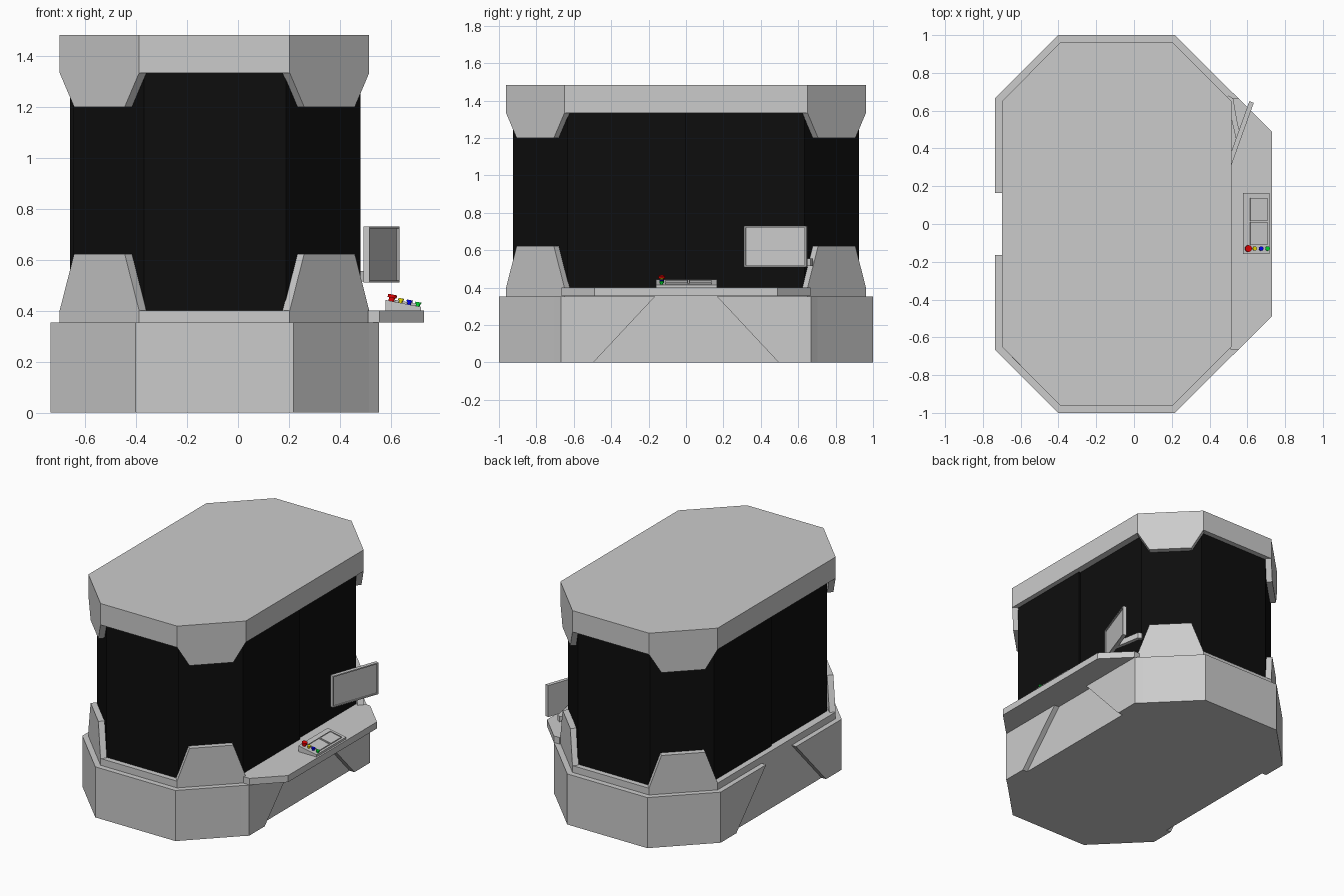
import bpy, bmesh, math
from mathutils import Vector, Matrix

if "Cube" in bpy.data.objects:
    bpy.data.objects.remove(bpy.data.objects["Cube"])


def loft(name, ring_a, ring_b, color=None):
    """Closed solid between two rings with the same number of points."""
    bm = bmesh.new()
    a = [bm.verts.new(p) for p in ring_a]
    b = [bm.verts.new(p) for p in ring_b]
    bm.faces.new(a)
    bm.faces.new(b)
    for i in range(len(a)):
        j = (i + 1) % len(a)
        bm.faces.new((a[i], a[j], b[j], b[i]))
    return finish(name, bm, color)


def finish(name, bm, color=None):
    bmesh.ops.recalc_face_normals(bm, faces=bm.faces)
    me = bpy.data.meshes.new(name)
    bm.to_mesh(me)
    bm.free()
    ob = bpy.data.objects.new(name, me)
    bpy.context.collection.objects.link(ob)
    if color:
        mat = bpy.data.materials.new(name + "_color")
        mat.diffuse_color = (*color, 1)
        mat.use_nodes = True
        mat.node_tree.nodes["Principled BSDF"].inputs["Base Color"].default_value = mat.diffuse_color
        me.materials.append(mat)
    return ob


def prism(name, pts, z0, z1, color=None):
    return loft(name, [(x, y, z0) for x, y in pts], [(x, y, z1) for x, y in pts], color)


def octagon(x0, x1, y, c):
    return [(x0 + c, -y), (x1 - c, -y), (x1, -y + c), (x1, y - c),
            (x1 - c, y), (x0 + c, y), (x0, y - c), (x0, -y + c)]


def framed_panel(name, w, h, d, border, depth, matrix, color=None):
    """Box lying in local xy whose top (+z) face has a recessed centre."""
    bm = bmesh.new()
    bmesh.ops.create_cube(bm, size=1, matrix=Matrix.Diagonal((w, h, d, 1)))
    bm.faces.ensure_lookup_table()
    top = max(bm.faces, key=lambda f: f.calc_center_median().z)
    bmesh.ops.inset_region(bm, faces=[top], thickness=border)
    ext = bmesh.ops.extrude_face_region(bm, geom=[top])
    bmesh.ops.translate(bm, vec=(0, 0, -depth),
                        verts=[v for v in ext["geom"] if isinstance(v, bmesh.types.BMVert)])
    if top.is_valid:
        bmesh.ops.delete(bm, geom=[top], context="FACES_ONLY")
    bm.transform(matrix)
    return finish(name, bm, color)


# Plinth core, and raised side cheeks that leave a trapezoid recess on each side
prism("plinth", octagon(-0.70, 0.515, 1.0, 0.298), 0, 0.353)
for side, x_in, x_out in (("right", 0.515, 0.553), ("left", -0.70, -0.735)):
    for end, s in (("front", -1), ("back", 1)):
        def ring(x, y):
            return [(x, s * y, 0), (x, s * 0.495, 0), (x, s * 0.165, 0.353), (x, s * y, 0.353)]
        loft(f"plinth_cheek_{side}_{end}", ring(x_in, 0.702), ring(x_out, 0.667))

# Lower rim and roof
rim = octagon(-0.70, 0.515, 0.962, 0.312)
prism("lower_rim", rim, 0.353, 0.40)
prism("roof", rim, 1.333, 1.482)

# Dark cabin body; one half of each long side is stepped in like a sliding door
body = octagon(-0.66, 0.48, 0.925, 0.292)
body[3:4] = [(0.48, 0), (0.467, 0), (0.467, body[3][1])]
i = body.index((-0.66, -0.925 + 0.292))
body[i:i + 1] = [(-0.66, 0), (-0.647, 0), (-0.647, body[i][1])]
prism("cabin_body", body, 0.38, 1.35, (0.004, 0.004, 0.004))

# Tapered corner plates on the four diagonals, rising from the rim and hanging from the roof
for n, k in (("front_right", 1), ("back_right", 3), ("back_left", 5), ("front_left", 7)):
    a, b = Vector(rim[k]), Vector(rim[(k + 1) % 8])
    t = (b - a).normalized()
    inward = Vector((-t.y, t.x)) * 0.04
    for label, z_wide, z_narrow in (("lower", 0.40, 0.622), ("upper", 1.333, 1.20)):
        p, q = a + t * 0.08, b - t * 0.08
        quad = [(a, z_wide), (b, z_wide), (q, z_narrow), (p, z_narrow)]
        loft(f"corner_plate_{label}_{n}",
             [(v.x, v.y, z) for v, z in quad],
             [(v.x + inward.x, v.y + inward.y, z) for v, z in quad])

# Desk along the right side
prism("desk", [(0.51, -0.665), (0.555, -0.665), (0.73, -0.49), (0.73, 0.49),
               (0.555, 0.665), (0.51, 0.665)], 0.354, 0.40)

# Sloped control console
profile = [(0.578, 0.40), (0.718, 0.40), (0.718, 0.415), (0.578, 0.442)]
loft("console", [(x, -0.16, z) for x, z in profile], [(x, 0.165, z) for x, z in profile])
tilt = math.atan2(0.027, 0.14)


def on_console(x, y, lift):
    z = 0.442 - (x - 0.578) * math.tan(tilt)
    m = Matrix.Translation((x, y, z)) @ Matrix.Rotation(tilt, 4, "Y")
    return m @ Matrix.Translation((0, 0, lift))


for n, y in (("front", -0.05), ("back", 0.077)):
    framed_panel(f"console_screen_{n}", 0.092, 0.12, 0.012, 0.006, 0.004, on_console(0.66, y, 0.002))

# Coloured push buttons
for n, x, r, h, col in (("red", 0.602, 0.018, 0.026, (0.8, 0, 0)),
                        ("yellow", 0.637, 0.011, 0.018, (0.8, 0.7, 0)),
                        ("blue", 0.671, 0.012, 0.018, (0, 0, 0.9)),
                        ("green", 0.705, 0.012, 0.016, (0, 0.7, 0.03))):
    for part, rad, height, c in (("stem", r * 0.65, h * 0.5, col), ("cap", r, h * 0.5, col)):
        bm = bmesh.new()
        lift = height / 2 if part == "stem" else h - height / 2
        bmesh.ops.create_cone(bm, cap_ends=True, segments=16, radius1=rad, radius2=rad,
                              depth=height, matrix=on_console(x, -0.13, lift))
        finish(f"button_{n}_{part}", bm, c)

# Monitor turned toward the front right, with recessed screen
along = Vector((0.118, 0.33, 0)).normalized()
up = Vector((0, 0, 1))
normal = along.cross(up)
m = Matrix((along, up, normal)).transposed().to_4x4()
framed_panel("monitor", 0.352, 0.22, 0.025, 0.012, 0.008,
             Matrix.Translation((0.563, 0.48, 0.62)) @ m)

# Bent arm carrying the monitor
prism("monitor_arm", [(0.48, 0.66), (0.50, 0.68), (0.525, 0.665), (0.545, 0.55), (0.56, 0.48),
                      (0.54, 0.45), (0.517, 0.55), (0.503, 0.64)], 0.515, 0.555)
